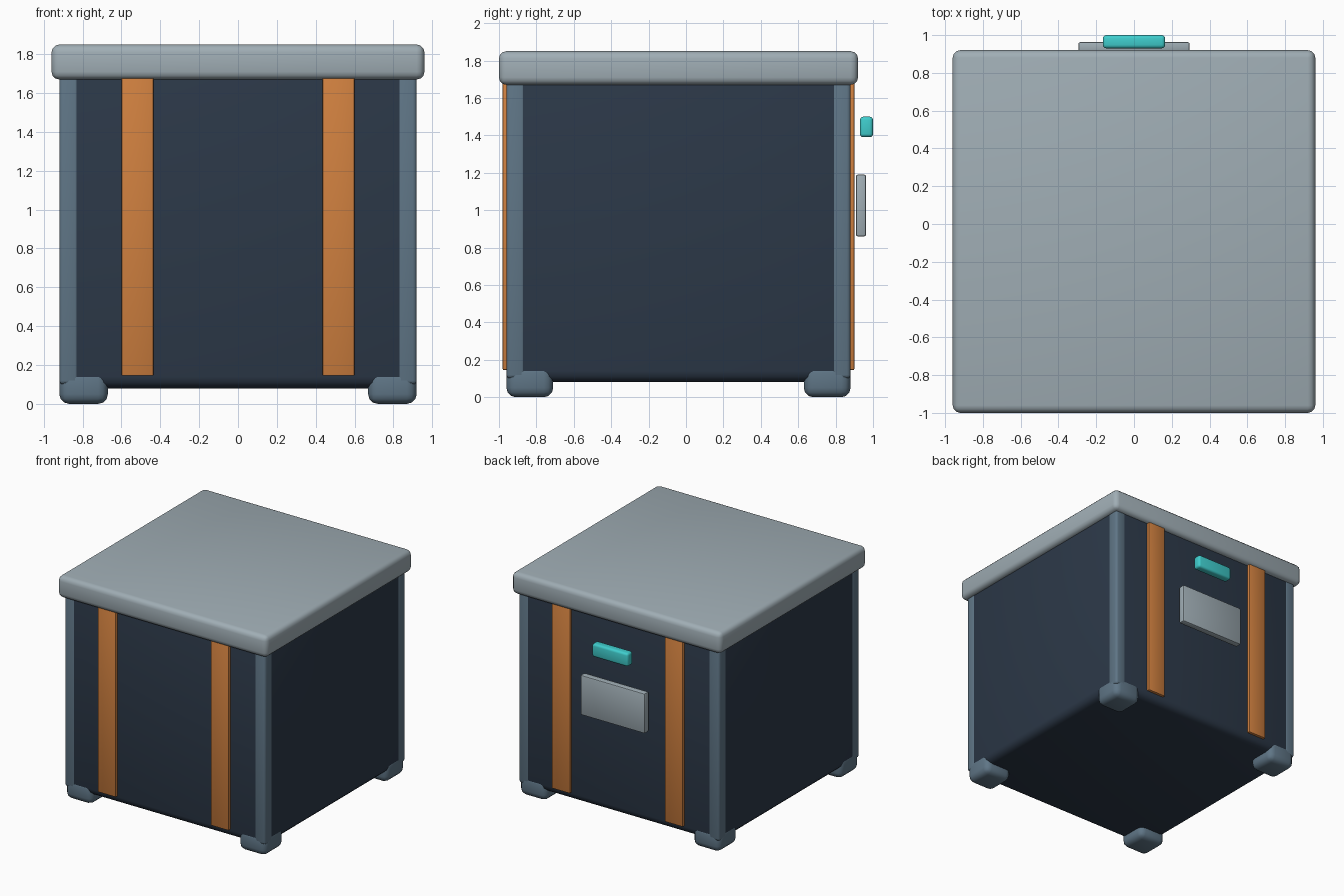
import bpy
import math

if "Cube" in bpy.data.objects:
    bpy.data.objects.remove(bpy.data.objects["Cube"])

CY = -0.04          # centre of the crate body; the handle side sticks out to y = 1


def material(name, rgb):
    m = bpy.data.materials.new(name)
    m.diffuse_color = (*rgb, 1.0)
    m.use_nodes = True
    m.node_tree.nodes["Principled BSDF"].inputs["Base Color"].default_value = m.diffuse_color
    return m


NAVY = material("navy_panel", (0.025, 0.04, 0.065))
STEEL = material("steel_blue", (0.115, 0.18, 0.24))
ORANGE = material("orange_strap", (0.63, 0.216, 0.05))
TEAL = material("teal_light", (0.05, 0.61, 0.61))
GREY = material("light_grey", (0.35, 0.42, 0.46))


def box(name, xr, yr, zr, mat, bevel, segments=3):
    """Rounded box from x, y and z ranges."""
    r = [sorted(v) for v in (xr, yr, zr)]
    bpy.ops.mesh.primitive_cube_add(size=1, location=[(a + b) / 2 for a, b in r])
    ob = bpy.context.object
    ob.name = name
    ob.scale = [b - a for a, b in r]
    bpy.ops.object.transform_apply(location=False, rotation=False, scale=True)
    mod = ob.modifiers.new("rounded_edges", 'BEVEL')
    mod.width = bevel
    mod.segments = segments
    bpy.ops.object.modifier_apply(modifier=mod.name)
    bpy.ops.object.shade_smooth_by_angle(angle=math.radians(40))
    ob.data.materials.append(mat)
    return ob


# Main body and lid
box("body", (-0.918, 0.918), (CY - 0.918, CY + 0.918), (0.08, 1.75), NAVY, 0.06)
box("lid", (-0.96, 0.96), (CY - 0.96, CY + 0.96), (1.67, 1.85), GREY, 0.04)

# Corner posts, feet and matching top corner blocks
for sx, side in ((-1, "left"), (1, "right")):
    for sy, end in ((-1, "front"), (1, "back")):
        def corner(part, inner, zr, bevel):
            box(f"{end}_{side}_{part}", (sx * inner, sx * 0.92),
                (CY + sy * inner, CY + sy * 0.92), zr, STEEL, bevel)
        corner("post", 0.82, (0.10, 1.75), 0.02)
        corner("foot", 0.67, (0.0, 0.18), 0.05)
        corner("top_block", 0.67, (1.668, 1.848), 0.05)

        # Vertical straps on the front and back
        box(f"{end}_{side}_strap", (sx * 0.435, sx * 0.60),
            (CY + sy * 0.90, CY + sy * 0.94), (0.145, 1.69), ORANGE, 0.006, 2)

# Plate and status light standing off the back
box("back_plate", (-0.295, 0.295), (0.908, 0.963), (0.86, 1.19), GREY, 0.01, 2)
box("back_light", (-0.165, 0.165), (0.93, 1.0), (1.39, 1.50), TEAL, 0.018)
